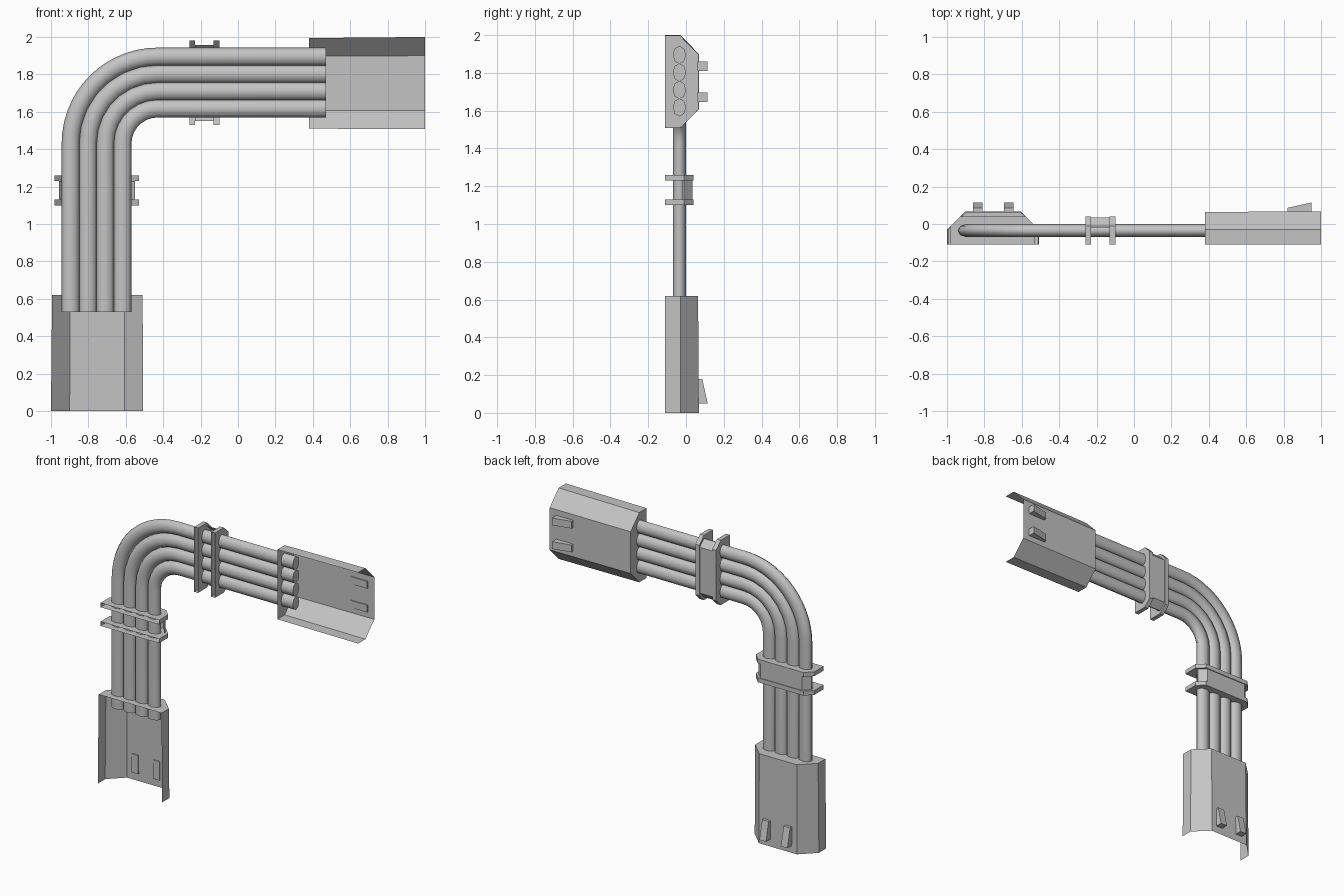
import bpy, bmesh, math

if "Cube" in bpy.data.objects:
    bpy.data.objects.remove(bpy.data.objects["Cube"], do_unlink=True)

COLOUR = (0.55, 0.55, 0.55, 1)
grey = bpy.data.materials.new("plain_grey")
grey.use_nodes = True
grey.diffuse_color = COLOUR
grey.node_tree.nodes["Principled BSDF"].inputs["Base Color"].default_value = COLOUR


def loft(name, sections, closed=True, cap_first=False, cap_last=False, arm="", smooth=False):
    """Skin matching sections; the lower arm is the upper arm reflected about the bend diagonal."""
    bm = bmesh.new()
    rings = []
    for section in sections:
        if arm == "lower":
            section = [(1 - z, y, 1 - x) for x, y, z in section]
        rings.append([bm.verts.new(p) for p in section])
    count = len(rings[0])
    for a, b in zip(rings, rings[1:]):
        for i in range(count if closed else count - 1):
            j = (i + 1) % count
            bm.faces.new((a[i], a[j], b[j], b[i]))
    if cap_first:
        bm.faces.new(rings[0])
    if cap_last:
        bm.faces.new(rings[-1])
    bmesh.ops.recalc_face_normals(bm, faces=bm.faces)
    mesh = bpy.data.meshes.new(name)
    bm.to_mesh(mesh)
    bm.free()
    mesh.materials.append(grey)
    obj = bpy.data.objects.new(name, mesh)
    bpy.context.collection.objects.link(obj)
    if smooth:
        bpy.ops.object.select_all(action="DESELECT")
        obj.select_set(True)
        bpy.context.view_layer.objects.active = obj
        bpy.ops.object.shade_smooth_by_angle(angle=math.radians(70))


def channel(x, front, shoulder, back, low, high, bevel):
    """Chamfered channel section, open towards the front."""
    return [(x, front, high), (x, shoulder, high), (x, back, high - bevel),
            (x, back, low + bevel), (x, shoulder, low), (x, front, low)]


# Four flattened pipes sharing one bend centre
BEND_X, BEND_Z, SIDES = -0.43, 1.43, 8
for k in range(4):
    radius = 0.465 - 0.0925 * k
    steps = 14 if k == 0 else 7
    path = [(0.47, BEND_Z + radius, math.pi / 2)]
    for i in range(steps + 1):
        a = math.pi / 2 * (1 + i / steps)
        path.append((BEND_X + radius * math.cos(a), BEND_Z + radius * math.sin(a), a))
    path.append((BEND_X - radius, 0.53, math.pi))
    rings = []
    for px, pz, a in path:
        ring = []
        for s in range(SIDES):
            t = math.tau * s / SIDES
            out = 0.048 * math.cos(t)
            ring.append((px + out * math.cos(a), -0.035 + 0.035 * math.sin(t), pz + out * math.sin(a)))
        rings.append(ring)
    loft(f"pipe_{k + 1}", rings, cap_first=True, cap_last=True, smooth=True)

for arm in ("upper", "lower"):
    # Housing shell, open at the front and the far end
    loft(f"{arm}_housing", [channel(0.38, -0.11, -0.03, 0.064, 1.51, 1.994, 0.097),
                            channel(1.0, -0.11, -0.03, 0.068, 1.507, 2.0, 0.1)],
         closed=False, cap_first=True, arm=arm)

    # Wedge clips on the back of the housing
    for n, low in enumerate((1.645, 1.81)):
        wedge = [[(0.82, 0.06, z), (0.82, 0.086, z), (0.95, 0.115, z), (0.95, 0.06, z)]
                 for z in (low, low + 0.05)]
        loft(f"{arm}_clip_{n + 1}", wedge, cap_first=True, cap_last=True, arm=arm)

    # Clamp: two hollow flanges joined by a band
    for n, x in enumerate((-0.26, -0.13)):
        loft(f"{arm}_clamp_flange_{n + 1}",
             [channel(e, -0.11, -0.01, 0.04, 1.53, 1.98, 0.05) for e in (x, x + 0.03)],
             closed=False, cap_first=True, cap_last=True, arm=arm)
    loft(f"{arm}_clamp_band",
         [channel(e, -0.018, -0.01, 0.034, 1.552, 1.958, 0.044) for e in (-0.23, -0.13)],
         closed=False, arm=arm)
